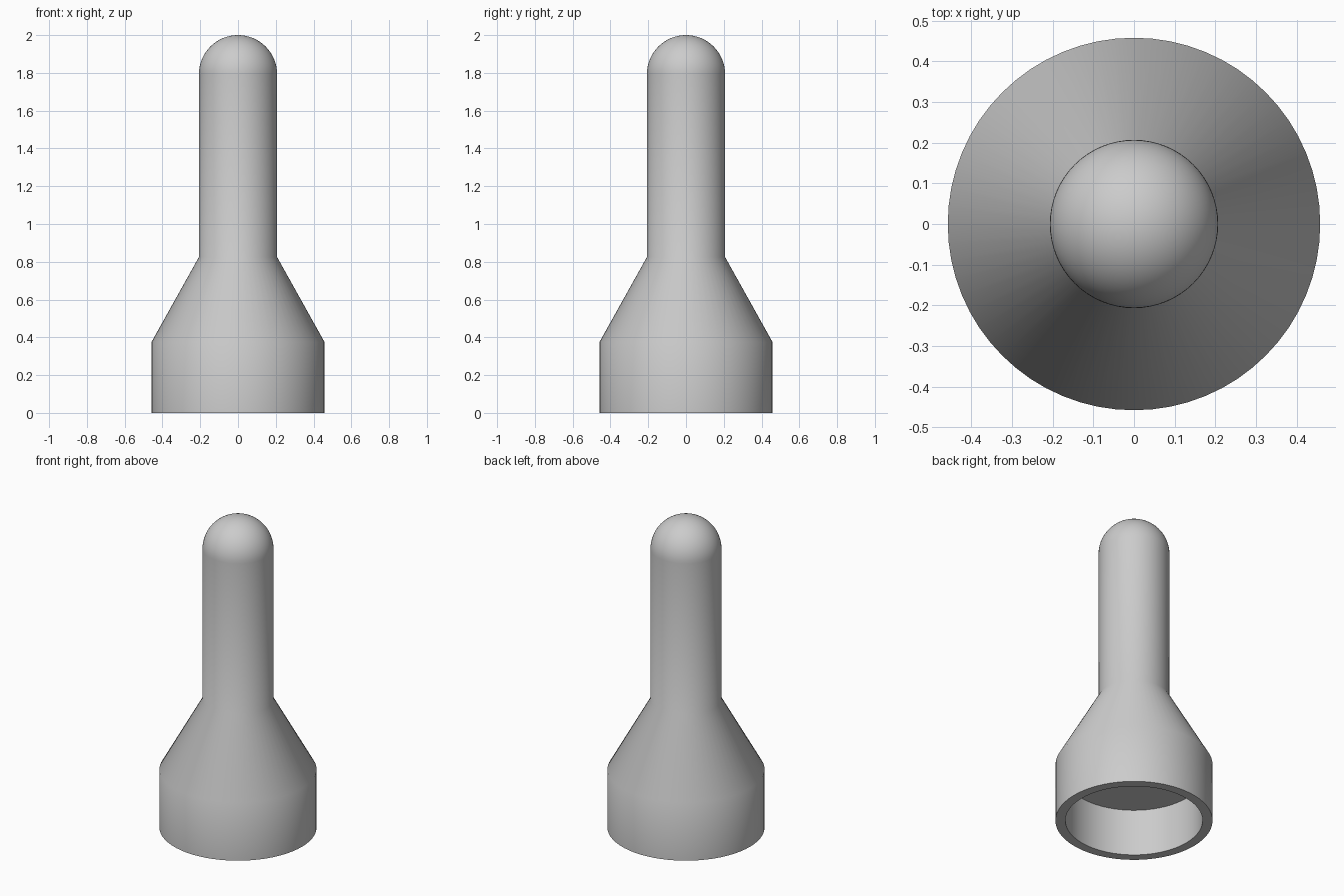
import bpy, bmesh
from math import sin, cos, pi, radians

cube = bpy.data.objects.get("Cube")
if cube:
    bpy.data.objects.remove(cube, do_unlink=True)

SEGMENTS = 64
DOME_STEPS = 16
BASE_R, STEM_R, BORE_R = 0.458, 0.207, 0.40

# Plain grey finish
grey = bpy.data.materials.new("plain grey")
grey.use_nodes = True
colour = (0.6, 0.6, 0.6, 1)
grey.diffuse_color = colour
grey.node_tree.nodes["Principled BSDF"].inputs["Base Color"].default_value = colour

# Half profile: socket ceiling, bore, rim, skirt, cone, stem, dome
dome_z = 2 - STEM_R
profile = [(0, 0.30), (BORE_R, 0.30), (BORE_R, 0), (BASE_R, 0),
           (BASE_R, 0.375), (STEM_R, 0.825)]
for i in range(DOME_STEPS + 1):
    a = pi / 2 * i / DOME_STEPS
    r = STEM_R * cos(a) if i < DOME_STEPS else 0
    profile.append((r, dome_z + STEM_R * sin(a)))

# Revolve the profile around the vertical axis
bm = bmesh.new()
points = [bm.verts.new((r, 0, z)) for r, z in profile]
edges = [bm.edges.new(pair) for pair in zip(points, points[1:])]
bmesh.ops.spin(bm, geom=points + edges, cent=(0, 0, 0), axis=(0, 0, 1),
               angle=2 * pi, steps=SEGMENTS, use_merge=True)
bmesh.ops.remove_doubles(bm, verts=bm.verts, dist=1e-5)
bmesh.ops.recalc_face_normals(bm, faces=bm.faces)

mesh = bpy.data.meshes.new("domed_socket_cap")
bm.to_mesh(mesh)
bm.free()
mesh.materials.append(grey)
cap = bpy.data.objects.new("domed_socket_cap", mesh)
bpy.context.collection.objects.link(cap)

# Smooth walls with crisp rim and socket edges
bpy.ops.object.select_all(action="DESELECT")
cap.select_set(True)
bpy.context.view_layer.objects.active = cap
bpy.ops.object.shade_smooth_by_angle(angle=radians(35))
